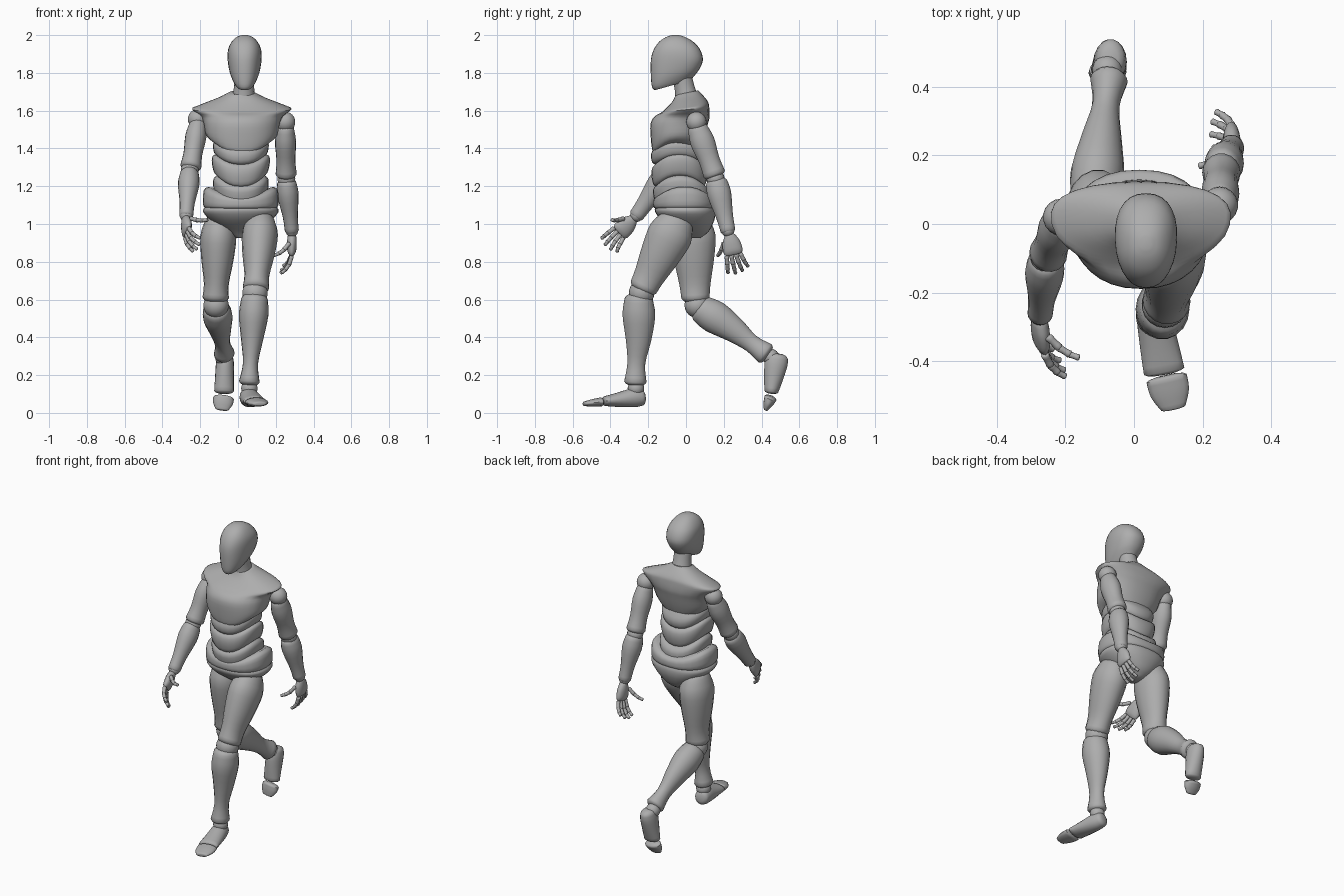
import bpy, bmesh, math
from mathutils import Vector, Quaternion

cube = bpy.data.objects.get("Cube")
if cube:
    bpy.data.objects.remove(cube, do_unlink=True)

GREY = (0.42, 0.42, 0.42, 1)
mat = bpy.data.materials.new("mannequin grey")
mat.use_nodes = True
mat.diffuse_color = GREY
bsdf = next(n for n in mat.node_tree.nodes if n.type == 'BSDF_PRINCIPLED')
bsdf.inputs["Base Color"].default_value = GREY
bsdf.inputs["Roughness"].default_value = 0.6


def finish(bm, name, angle=50):
    """Turn a bmesh into a smooth object that keeps its hard rims."""
    bmesh.ops.recalc_face_normals(bm, faces=bm.faces)
    me = bpy.data.meshes.new(name)
    bm.to_mesh(me)
    bm.free()
    me.materials.append(mat)
    me.shade_smooth()
    me.set_sharp_from_angle(angle=math.radians(angle))
    ob = bpy.data.objects.new(name, me)
    bpy.context.collection.objects.link(ob)
    return ob


def skin(bm, rings):
    """Bridge a stack of rings and close both ends."""
    loops = [[bm.verts.new(p) for p in r] for r in rings]
    n = len(loops[0])
    for a, b in zip(loops, loops[1:]):
        for i in range(n):
            j = (i + 1) % n
            bm.faces.new((a[i], a[j], b[j], b[i]))
    bm.faces.new(loops[0])
    bm.faces.new(loops[-1])


def refine(rows, steps=3):
    """Catmull-Rom interpolation between profile rows."""
    out = []
    last = len(rows) - 1
    for k in range(last):
        p0, p1, p2, p3 = (rows[min(max(k + o, 0), last)] for o in (-1, 0, 1, 2))
        for s in range(steps):
            t = s / steps
            out.append([0.5 * (2 * b + (c - a) * t + (2 * a - 5 * b + 4 * c - d) * t * t
                               + (3 * b - a - 3 * c + d) * t ** 3)
                        for a, b, c, d in zip(p0, p1, p2, p3)])
    out.append(list(rows[-1]))
    return out


def body(name, rows, x=0.015, n=28, power=0.88):
    """Horizontal slices: z, y, half width, half depth, tilt, side lift, back flare."""
    bm = bmesh.new()
    rings = []
    for z, y, rx, ry, tilt, lift, flare in refine(rows):
        ring = []
        for i in range(n):
            c, s = math.cos(math.tau * i / n), math.sin(math.tau * i / n)
            px = math.copysign(abs(c) ** power, c) * rx * (1 + flare * s)
            py = math.copysign(abs(s) ** power, s) * ry
            ring.append(Vector((x + px, y + py, z + tilt * py + lift * c * c)))
        rings.append(ring)
    skin(bm, rings)
    return finish(bm, name)


def add_limb(bm, a, b, rows, side=(1, 0, 0), n=18, steps=3):
    """Slices along a to b: t, half width, half depth, forward offset."""
    a, b = Vector(a), Vector(b)
    d = (b - a).normalized()
    u = Vector(side)
    u = (u - d * u.dot(d)).normalized()
    w = d.cross(u)
    rows = refine(rows, steps)
    first, end = rows[0], rows[-1]

    def cap(r, sign):
        return [(r[0], r[1] * k, r[2] * k, r[3], sign * r[2] * o)
                for k, o in ((0.5, 0.35), (0.85, 0.2))]
    rows = cap(first, -1) + [(*r, 0) for r in rows] + cap(end, 1)[::-1]
    rings = []
    for t, hw, hd, off, push in rows:
        c = a.lerp(b, t) + w * off + d * push
        rings.append([c + u * hw * math.cos(math.tau * i / n) + w * hd * math.sin(math.tau * i / n)
                      for i in range(n)])
    skin(bm, rings)


def limb(name, a, b, rows, **kw):
    bm = bmesh.new()
    add_limb(bm, a, b, rows, **kw)
    return finish(bm, name)


def ball(name, at, r):
    bm = bmesh.new()
    bmesh.ops.create_uvsphere(bm, u_segments=18, v_segments=12, radius=r)
    bmesh.ops.translate(bm, verts=bm.verts, vec=at)
    finish(bm, name)


def hand(name, wrist, d, thumb, palm):
    """Palm, four curled fingers and a thumb, all in jointed segments."""
    wrist, d, thumb, palm = Vector(wrist), Vector(d).normalized(), Vector(thumb), Vector(palm)
    thumb = (thumb - d * thumb.dot(d)).normalized()
    bm = bmesh.new()
    add_limb(bm, wrist, wrist + d * 0.1,
             [(0, .028, .022, 0), (.35, .046, .026, 0), (.8, .052, .024, 0), (1, .046, .016, 0)],
             side=thumb)
    turn = Quaternion(d.cross(palm), math.radians(17))
    chains = [(wrist + d * 0.108 + thumb * (0.038 - 0.025 * i), d + thumb * (0.15 - 0.13 * i),
               (0.9, 1.0, 0.95, 0.78)[i]) for i in range(4)]
    chains.append((wrist + d * 0.035 + thumb * 0.042 + palm * 0.015,
                   d * 0.8 + thumb * 0.45 + palm * 0.35, 0.95))
    for p, way, size in chains:
        way = way.normalized()
        for length, r in ((.048, .0125), (.038, .0115), (.03, .010)):
            way = turn @ way
            q = p + way * length * size
            add_limb(bm, p, q - way * 0.003, [(0, r, r, 0), (.5, r * .88, r * .88, 0), (1, r, r, 0)],
                     side=thumb, n=10, steps=2)
            p = q
    finish(bm, name)


# Head and neck
body("head", [(1.735, -.07, .042, .095, .28, 0, 0), (1.755, -.068, .058, .112, .26, 0, 0),
              (1.80, -.058, .078, .128, .14, 0, .05), (1.87, -.048, .09, .138, 0, 0, .08),
              (1.925, -.048, .087, .122, 0, 0, .05), (1.965, -.052, .068, .09, 0, 0, 0),
              (1.99, -.055, .042, .05, 0, 0, 0), (2.0, -.055, .015, .018, 0, 0, 0)], x=.035)
limb("neck", (.03, .005, 1.66), (.034, -.02, 1.78),
     [(0, .062, .062, 0), (.5, .054, .054, 0), (1, .052, .052, 0)])

# Trunk, stacked from the chest down
body("chest", [(1.365, -.06, .12, .10, 0, .06, 0), (1.385, -.055, .16, .122, 0, .055, 0),
               (1.45, -.046, .188, .14, 0, .02, .05), (1.53, -.036, .2, .152, 0, 0, .12),
               (1.57, -.02, .215, .145, 0, 0, .18), (1.605, -.002, .26, .125, .1, 0, .15),
               (1.635, .012, .23, .105, .1, -.01, .1), (1.667, .012, .125, .08, .15, 0, 0),
               (1.695, .004, .068, .06, .2, 0, 0)], x=.02)
body("ribs", [(1.31, -.04, .12, .11, 0, .05, 0), (1.325, -.04, .14, .138, 0, .05, 0),
              (1.37, -.04, .148, .145, 0, .05, 0), (1.42, -.04, .13, .12, 0, .03, 0)])
body("upper_belly", [(1.195, -.035, .12, .12, 0, .06, 0), (1.21, -.035, .14, .138, 0, .06, 0),
                     (1.26, -.035, .153, .148, 0, .06, 0), (1.30, -.035, .15, .142, 0, .06, 0),
                     (1.32, -.035, .125, .12, 0, .05, 0)])
body("lower_belly", [(1.08, -.02, .13, .13, 0, .05, 0), (1.13, -.02, .145, .148, 0, .06, 0),
                     (1.18, -.025, .145, .15, 0, .06, 0), (1.21, -.03, .12, .12, 0, .05, 0)])
body("hip_band", [(1.08, -.008, .18, .15, 0, 0, 0), (1.092, -.008, .2, .165, 0, .01, 0),
                  (1.13, -.008, .196, .163, 0, .05, 0), (1.147, -.008, .168, .138, 0, .05, 0)])
body("pelvis", [(.925, .03, .025, .045, 0, 0, 0), (.96, .035, .085, .085, 0, 0, 0),
                (1.02, .01, .162, .14, 0, 0, 0), (1.065, -.004, .2, .16, 0, 0, 0),
                (1.088, -.006, .192, .155, 0, 0, 0)])

# Shared limb profiles
THIGH = [(0, .072, .09, 0), (.2, .095, .12, 0), (.5, .086, .108, 0), (.82, .066, .084, 0), (1, .07, .076, 0)]
SHIN = [(0, .07, .075, .005), (.2, .078, .088, 0), (.5, .058, .068, -.005), (.78, .04, .048, 0), (1, .055, .06, 0)]
UPPER_ARM = [(0, .045, .052, 0), (.3, .056, .066, 0), (.7, .05, .056, 0), (1, .056, .06, 0)]
FOREARM = [(0, .05, .058, 0), (.25, .057, .064, 0), (.7, .04, .046, 0), (1, .037, .04, 0)]

# Legs: the left one steps forward, the right one trails
LEGS = {"left": ((.122, -.045, 1.02), (.095, -.225, .665), (.088, -.245, .605), (.06, -.268, .165),
                 (.09, -.235, .635), (.06, -.265, .13)),
        "right": ((-.1, .035, 1.02), (-.118, .05, .61), (-.115, .085, .555), (-.073, .42, .315),
                  (-.116, .06, .57), (-.078, .45, .295))}
for side, (hip, knee_top, knee_low, shin_end, knee, ankle) in LEGS.items():
    limb(side + "_thigh", hip, knee_top, THIGH)
    limb(side + "_shin", knee_low, shin_end, SHIN)
    ball(side + "_knee", knee, .068)
    ball(side + "_ankle", ankle, .044)

# Feet and toe caps
limb("left_foot", (.05, -.232, .083), (.088, -.43, .062),
     [(0, .042, .044, 0), (.2, .05, .052, .003), (.6, .056, .04, 0), (1, .06, .026, 0)])
limb("left_toes", (.095, -.45, .058), (.115, -.538, .048),
     [(0, .06, .024, 0), (.5, .057, .02, 0), (1, .036, .012, 0)])
limb("right_foot", (-.068, .478, .295), (-.074, .452, .115),
     [(0, .042, .056, -.006), (.2, .048, .062, -.004), (.6, .05, .052, -.002), (1, .052, .038, 0)])
limb("right_toes", (-.076, .447, .078), (-.085, .423, .018),
     [(0, .055, .034, 0), (.5, .052, .026, 0), (1, .034, .012, 0)])

# Arms: the left one swings back, the right one forward
ARMS = {"left": ((.25, .06, 1.51), (.255, .15, 1.265), (.257, .162, 1.22), (.285, .222, .965),
                 (.25, .055, 1.54), (.256, .156, 1.24)),
        "right": ((-.212, .015, 1.53), (-.25, -.085, 1.305), (-.257, -.105, 1.265), (-.274, -.262, 1.045),
                  (-.212, .02, 1.555), (-.255, -.095, 1.285))}
for side, (top, low, fore, wrist, shoulder, elbow) in ARMS.items():
    limb(side + "_upper_arm", top, low, UPPER_ARM)
    limb(side + "_forearm", fore, wrist, FOREARM)
    ball(side + "_shoulder", shoulder, .054)
    ball(side + "_elbow", elbow, .048)
    ball(side + "_wrist", wrist, .034)

hand("left_hand", (.286, .232, .94), (-.02, .2, -1), (0, -1, -.2), (-1, .1, 0))
hand("right_hand", (-.276, -.28, 1.025), (.06, -.72, -.7), (.25, -.65, .65), (.95, .1, -.1))
